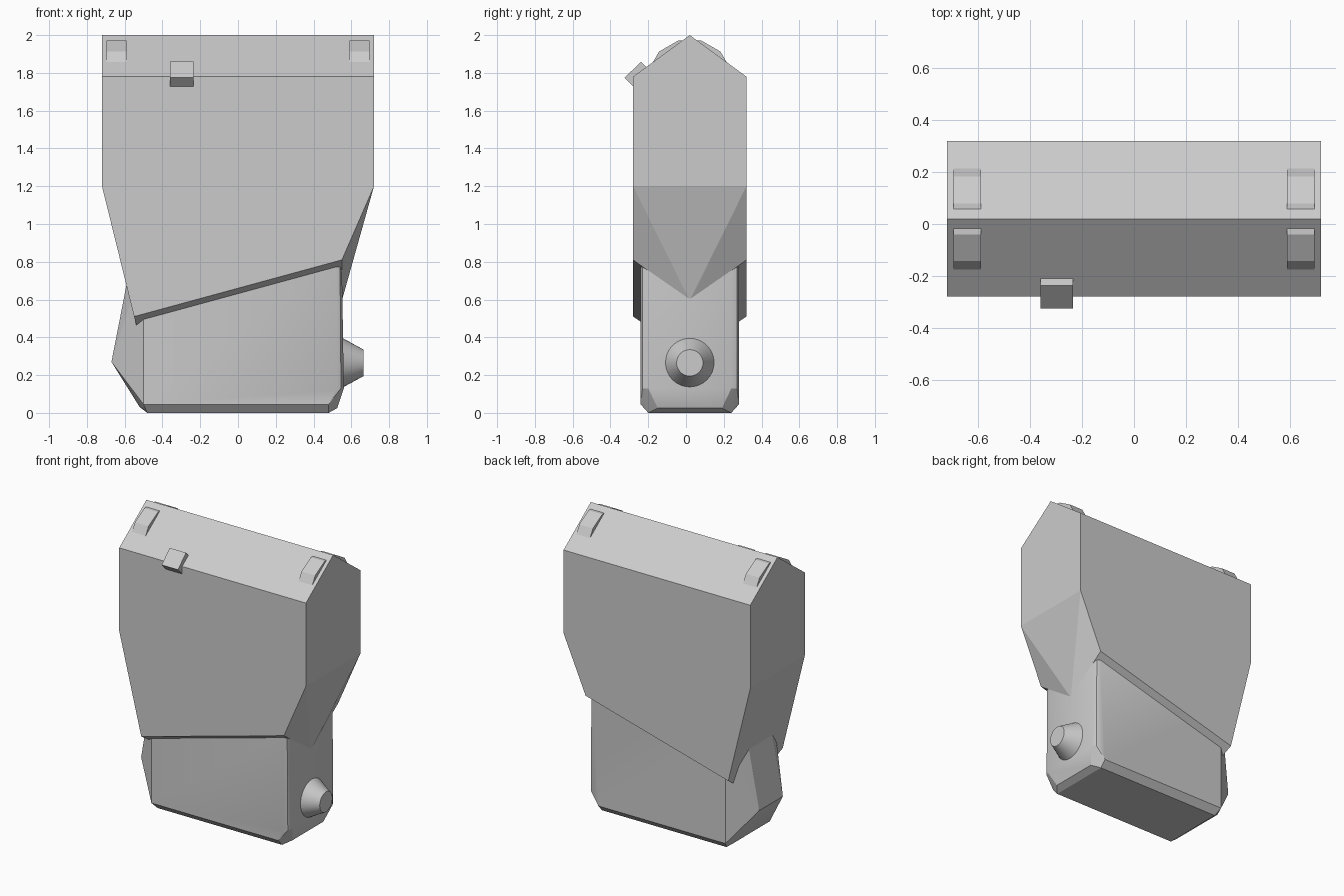
import bpy, bmesh, math
from mathutils import Matrix, Vector

if "Cube" in bpy.data.objects:
    bpy.data.objects.remove(bpy.data.objects["Cube"], do_unlink=True)

CY = 0.02  # depth of the symmetry plane

grey = bpy.data.materials.new("plain grey")
grey.use_nodes = True
colour = (0.6, 0.6, 0.6, 1)
grey.diffuse_color = colour
grey.node_tree.nodes["Principled BSDF"].inputs["Base Color"].default_value = colour


def finish(name, bm, smooth=None):
    bmesh.ops.recalc_face_normals(bm, faces=bm.faces)
    mesh = bpy.data.meshes.new(name)
    bm.to_mesh(mesh)
    bm.free()
    mesh.materials.append(grey)
    obj = bpy.data.objects.new(name, mesh)
    bpy.context.collection.objects.link(obj)
    if smooth:
        bpy.ops.object.select_all(action='DESELECT')
        obj.select_set(True)
        bpy.context.view_layer.objects.active = obj
        bpy.ops.object.shade_smooth_by_angle(angle=math.radians(smooth))
    return obj


def mirrored_hull(name, points, smooth=None):
    """Convex solid from half its points, mirrored across the symmetry plane."""
    bm = bmesh.new()
    for x, y, z in points:
        for side in ((-1, 1) if y else (1,)):
            bm.verts.new((x, CY + side * y, z))
    out = bmesh.ops.convex_hull(bm, input=bm.verts)
    loose = [v for v in bm.verts if not v.link_faces]
    bmesh.ops.delete(bm, geom=loose, context='VERTS')
    bmesh.ops.dissolve_limit(bm, angle_limit=0.01, verts=bm.verts, edges=bm.edges)
    return finish(name, bm, smooth)


def cone(name, start, r1, r2, depth, sides, turn=0, smooth=None):
    """Cone or cylinder along x, beginning at start."""
    bm = bmesh.new()
    place = (Matrix.Translation(Vector(start) + Vector((depth / 2, 0, 0)))
             @ Matrix.Rotation(math.pi / 2, 4, 'Y') @ Matrix.Rotation(turn, 4, 'Z'))
    bmesh.ops.create_cone(bm, cap_ends=True, segments=sides, radius1=r1,
                          radius2=r2, depth=depth, matrix=place)
    return finish(name, bm, smooth)


# Upper housing: gabled top, slanted lower edge and keeled underside
mirrored_hull("upper_housing", [
    (-0.72, 0, 2.0), (0.72, 0, 2.0),
    (-0.72, 0.3, 1.78), (0.72, 0.3, 1.78),
    (-0.72, 0.3, 1.2), (0.72, 0.3, 1.2),
    (-0.55, 0.3, 0.51), (0.55, 0.3, 0.81),
    (-0.5, 0, 0.31), (0.55, 0, 0.595),
])

# Lower block: chamfered base and a bulging left-hand end
mirrored_hull("lower_block", [
    (-0.5, 0.26, 0.045), (0.48, 0.26, 0.045), (0.52, 0.26, 0.12),
    (0.52, 0.26, 0.8), (-0.5, 0.26, 0.8),
    (0.545, 0.25, 0.13), (0.54, 0.25, 0.8),
    (0.56, 0.22, 0.13), (0.55, 0.22, 0.8),
    (-0.48, 0.22, 0), (0.48, 0.22, 0), (0.525, 0.17, 0.025),
    (-0.59, 0.13, 0.68), (-0.67, 0.13, 0.27), (-0.52, 0.2, 0.03),
], smooth=25)

# Tapered side knob
cone("side_knob", (0.55, CY, 0.265), 0.133, 0.07, 0.115, 32, smooth=30)

# Faceted rollers breaking through the gable at both ends
for name, x in (("right_roller", -0.695), ("left_roller", 0.59)):
    cone(name, (x, CY, 1.75), 0.23, 0.23, 0.105, 12, math.pi / 12)

# Small tilted catch on the front eave
bm = bmesh.new()
bmesh.ops.create_cube(bm, size=1, matrix=Matrix.Translation((-0.298, -0.239, 1.773))
                      @ Matrix.Rotation(math.radians(44), 4, 'X')
                      @ Matrix.Diagonal((0.126, 0.122, 0.122, 1)))
finish("front_catch", bm)
